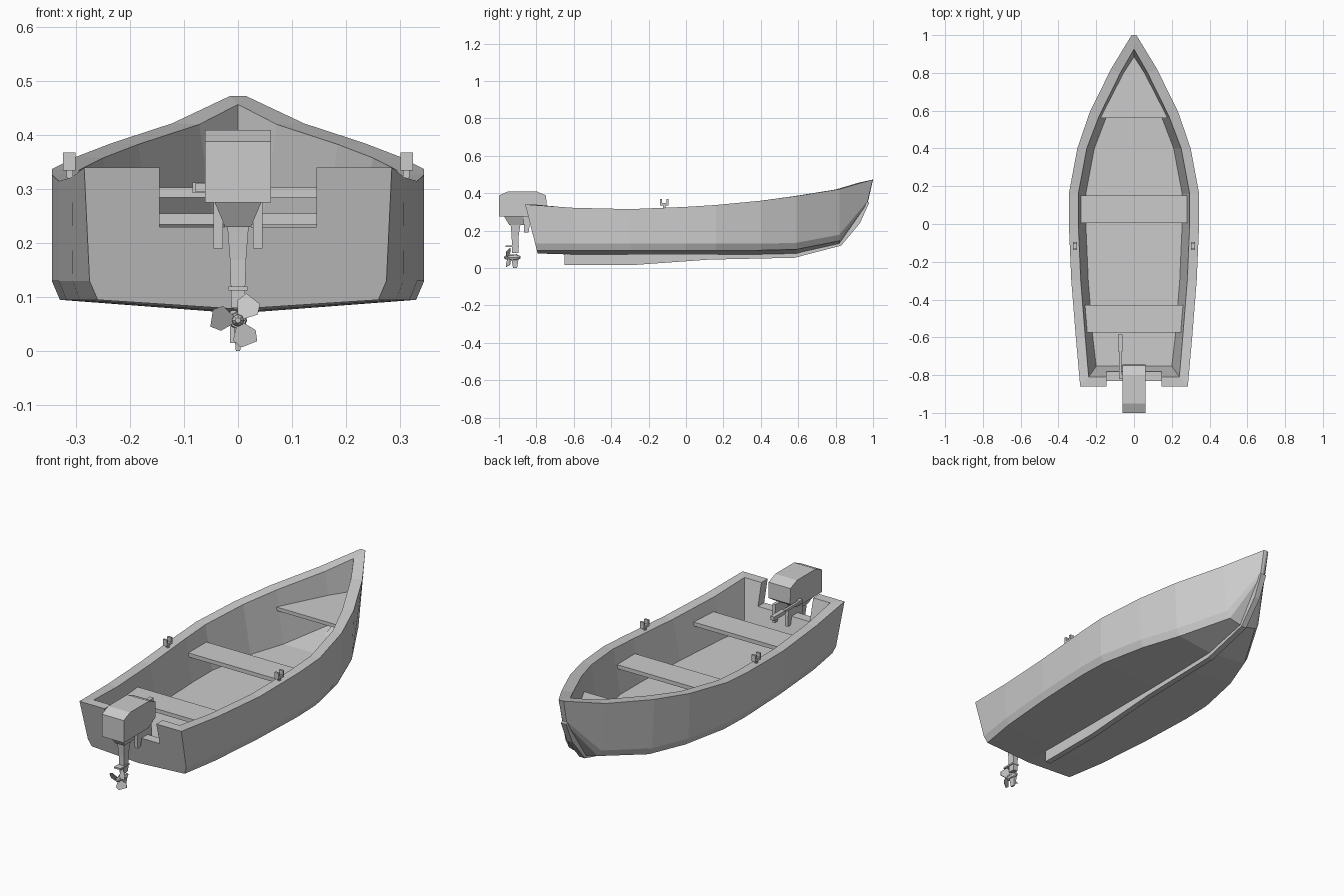
import bpy, bmesh
from math import cos, sin, radians, pi
from mathutils import Vector, Matrix

if "Cube" in bpy.data.objects:
    bpy.data.objects.remove(bpy.data.objects["Cube"])


def finish(name, bm):
    bmesh.ops.recalc_face_normals(bm, faces=bm.faces[:])
    me = bpy.data.meshes.new(name)
    bm.to_mesh(me)
    bm.free()
    ob = bpy.data.objects.new(name, me)
    bpy.context.collection.objects.link(ob)
    return ob


def mirror(ob):
    m = ob.modifiers.new("mirror", 'MIRROR')
    m.merge_threshold = 0.0005
    return ob


def loft(name, rings):
    """Skin equal-length rings and cap both ends."""
    bm = bmesh.new()
    vs = [[bm.verts.new(p) for p in r] for r in rings]
    n = len(vs[0])
    for a, b in zip(vs, vs[1:]):
        for i in range(n):
            bm.faces.new((a[i], a[(i + 1) % n], b[(i + 1) % n], b[i]))
    bm.faces.new(vs[0])
    bm.faces.new(vs[-1])
    return finish(name, bm)


def side_prism(name, pts, x0, x1):
    return loft(name, [[(x, y, z) for y, z in pts] for x in (x0, x1)])


def plan_prism(name, pts, z0, z1):
    return loft(name, [[(x, y, z) for x, y in pts] for z in (z0, z1)])


def box(name, x0, x1, y0, y1, z0, z1):
    return plan_prism(name, [(x0, y0), (x1, y0), (x1, y1), (x0, y1)], z0, z1)


def rake(z):
    return -0.86 + (0.34 - z) * 0.255


# Hull: y, half widths (sheer, chine, bottom), heights (sheer, chine, bottom, keel)
stations = [
    (-.60, .308, .306, .293, .322, .130, .095, .072),
    (-.30, .332, .332, .318, .315, .130, .095, .070),
    (.00, .345, .345, .330, .327, .130, .095, .070),
    (.16, .345, .343, .325, .337, .130, .095, .070),
    (.40, .300, .294, .275, .360, .130, .095, .072),
    (.59, .235, .224, .205, .385, .135, .100, .076),
    (.82, .122, .100, .080, .422, .178, .145, .128),
]
rings = [[(0, rake(.078), .078), (.260, rake(.095), .095), (.275, rake(.13), .13),
          (.285, -.86, .34), (.240, -.81, .34), (.200, rake(.115) + .05, .115),
          (0, rake(.115) + .05, .115)]]
for y, w, wc, wb, z, zc, zb, zk in stations:
    fwd = y > .5
    yi = y - .02 if fwd else y
    zf = zb + .02
    wf = max(w - .09, .035)
    rings.append([(0, y, zk), (wb, y, zb), (wc, y, zc), (w, y, z),
                  (w - .05, yi, z - .002), (wf, yi, zf), (0, yi, zf)])
rings.append([(0, .965, .32), (.010, .962, .335), (.012, .972, .36), (.014, .998, .473),
              (0, .925, .457), (0, .885, .30), (0, .88, .29)])
bm = bmesh.new()
V = [[bm.verts.new(p) for p in r] for r in rings]
for a, b in zip(V, V[1:]):
    for i in range(6):
        bm.faces.new((a[i], a[i + 1], b[i + 1], b[i]))
# Stem cap
tip = bm.verts.new((0, 1.0, .473))
s = V[-1]
bm.faces.new((s[0], s[1], s[2], s[3], tip))
bm.faces.new((s[3], s[4], tip))
# Transom with the motor notch
notch = [(.145, .34), (.145, .23), (0, .23)]
out = [bm.verts.new((x, rake(z), z)) for x, z in notch]
inn = [bm.verts.new((x, rake(z) + .05, z)) for x, z in notch]
t = V[0]
bm.faces.new((t[0], t[1], t[2], t[3], *out))
bm.faces.new((t[6], t[5], t[4], *inn))
o, n = [t[3]] + out, [t[4]] + inn
for i in range(3):
    bm.faces.new((o[i], o[i + 1], n[i + 1], n[i]))
mirror(finish("hull", bm))

# Keel strip
side_prism("keel", [(-.65, .085), (-.65, .015), (-.3, .015), (.12, .045), (.58, .055),
                    (.83, .12), (.93, .24), (.98, .35), (.95, .36), (.8, .18), (.55, .09)],
           -.015, .015)

# Seats and bow platform
box("middle_seat", -.285, .285, .005, .15, .235, .255)
plan_prism("rear_seat", [(-.258, -.575), (.258, -.575), (.268, -.43), (-.268, -.43)], .235, .255)
plan_prism("bow_platform", [(-.185, .56), (.185, .56), (.105, .74), (0, .9), (-.105, .74)],
           .285, .303)

# Oarlocks
mirror(side_prism("oarlock", [(-.138, .335), (-.094, .335), (-.094, .368), (-.104, .368),
                              (-.104, .347), (-.128, .347), (-.128, .368), (-.138, .368)],
                  .301, .324))
mirror(box("oarlock_post", .306, .318, -.122, -.110, .30, .337))

# Outboard cowl
side_prism("motor_cowl", [(-1, .275), (-1, .388), (-.95, .41), (-.80, .41), (-.748, .388),
                          (-.745, .31), (-.80, .275)], -.061, .061)


# Leg built from tapered sections: z, half width, y back, y front
def section(z, w, y0, y1):
    return [(-w, y0, z), (w, y0, z), (w, y1, z), (-w, y1, z)]


loft("motor_neck", [section(.28, .045, -.975, -.83), section(.23, .024, -.945, -.86)])
loft("motor_leg", [section(*r) for r in ((.235, .020, -.938, -.885), (.17, .015, -.932, -.895),
                                         (.08, .012, -.930, -.895))])
loft("cavitation_plate", [section(.112, .018, -.965, -.893), section(.120, .018, -.965, -.893)])
loft("skeg", [section(.045, .008, -.932, -.896), section(0, .004, -.925, -.903)])

# Gearcase and propeller
hub = Vector((0, -.95, .057))


def turned(name, prof):
    return loft(name, [[(r * cos(i * pi / 4), y, hub.z + r * sin(i * pi / 4))
                        for i in range(8)] for y, r in prof])


turned("gearcase", [(-.94, .015), (-.905, .017), (-.885, .006)])
turned("propeller_hub", [(-.972, .005), (-.962, .011), (-.938, .012)])
bm = bmesh.new()
for ang in (65, 185, 305):
    m = Matrix.Translation(hub) @ Matrix.Rotation(radians(ang), 4, 'Y')
    blade = [(.008, -.004, -.007), (.030, -.012, -.024), (.048, -.010, -.016),
             (.050, .010, .016), (.030, .012, .022), (.008, .004, .007)]
    a = [bm.verts.new(m @ Vector((x, y - .0015, z))) for x, y, z in blade]
    b = [bm.verts.new(m @ Vector((x, y + .0015, z))) for x, y, z in blade]
    bm.faces.new(a)
    bm.faces.new(b)
    for i in range(6):
        j = (i + 1) % 6
        bm.faces.new((a[i], a[j], b[j], b[i]))
finish("propeller_blades", bm)

# Clamp brackets hooked over the transom
mirror(side_prism("clamp_bracket", [(-.87, .28), (-.865, .19), (-.842, .19), (-.835, .232),
                                    (-.78, .232), (-.775, .19), (-.75, .19), (-.755, .28)],
                  .028, .045))

# Tiller arm and grip
box("tiller_arm", -.079, -.067, -.81, -.66, .297, .309)
box("tiller_grip", -.084, -.062, -.675, -.585, .293, .312)
box("tiller_mount", -.079, -.05, -.82, -.795, .295, .311)
